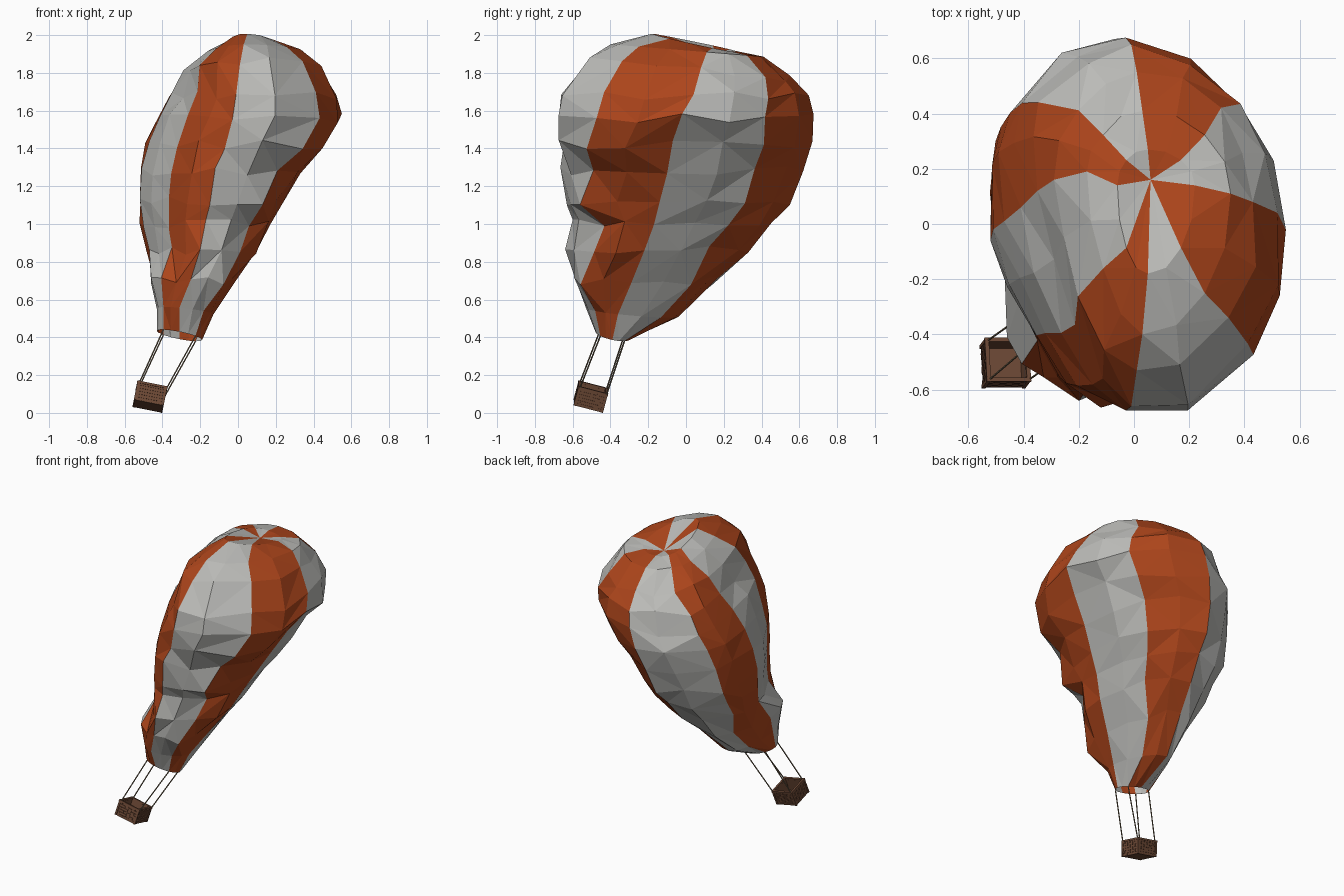
import bpy, bmesh, random
from math import cos, sin, pi
from mathutils import Vector, Matrix

if "Cube" in bpy.data.objects:
    bpy.data.objects.remove(bpy.data.objects["Cube"])

random.seed(4)


def mat(name, r, g, b):
    m = bpy.data.materials.new(name)
    m.diffuse_color = (r, g, b, 1)
    m.use_nodes = True
    m.node_tree.nodes["Principled BSDF"].inputs["Base Color"].default_value = m.diffuse_color
    return m


orange = mat("orange_cloth", 0.42, 0.06, 0.011)
grey = mat("grey_cloth", 0.5, 0.5, 0.48)
wicker = mat("wicker", 0.15, 0.065, 0.035)
cord = mat("cord", 0.2, 0.15, 0.09)


def finish(bm, name, *mats):
    me = bpy.data.meshes.new(name)
    bm.to_mesh(me)
    bm.free()
    for m in mats:
        me.materials.append(m)
    ob = bpy.data.objects.new(name, me)
    bpy.context.collection.objects.link(ob)
    return ob


# Envelope rings: z, left, right, front, back, seam centre x, seam centre y
RINGS = [
    (0.41, -.43, -.19, -.48, -.30, -.31, -.39),
    (0.54, -.43, -.13, -.53, -.04, -.31, -.36),
    (0.70, -.46, -.02, -.585, .17, -.25, -.29),
    (0.86, -.49, .10, -.64, .33, -.20, -.22),
    (1.00, -.52, .17, -.60, .45, -.17, -.17),
    (1.12, -.54, .24, -.63, .55, -.15, -.14),
    (1.28, -.53, .33, -.665, .62, -.12, -.10),
    (1.42, -.49, .44, -.65, .67, -.07, -.07),
    (1.56, -.43, .55, -.675, .675, -.03, -.02),
    (1.68, -.37, .52, -.66, .65, -.01, .04),
    (1.81, -.29, .43, -.53, .55, .01, .08),
    (1.91, -.17, .35, -.40, .41, .03, .11),
    (1.94, -.06, .22, -.18, .27, .05, .14),
]
# Slope of each ring (dz/dx, dz/dy); the rest are level
SLOPE = {0: (-.2, -.22), 1: (-.1, -.1), 10: (0, -.09), 11: (0, -.08), 12: (-.05, -.21)}
# The left side sags inwards at seams 7 to 11: shift in x and y
SAG = {7: (0, .04), 8: (.02, .08), 9: (.05, .10), 10: (.05, .09), 11: (.03, .04)}
# Lopsided bulges of single seams: scale in x and y
CORNER = {5: (1.15, .98), 6: (1.29, .91), 7: (1.05, 1.0),
          1: (.98, .92), 2: (1.05, .91), 3: (1.05, .95)}
FRONT_RIGHT = {13: (.98, 1.05), 14: (1.13, .98), 15: (1.06, .97)}
# Zigzag folds of the front right seam, per ring
FOLD = {2: -.05, 3: .03, 4: .03, 5: -.07, 6: .02, 7: -.05, 9: .01}
N = 16


def ring_point(i, k):
    z, xl, xr, yf, yb, cx, cy = RINGS[i]
    a = 2 * pi * k / N
    dx = cos(a) * ((xr - cx) if cos(a) > 0 else (cx - xl))
    dy = sin(a) * ((yb - cy) if sin(a) > 0 else (cy - yf))
    if k % 2 and i > 0:                         # gores puff out between seams
        dx, dy = dx * 1.01, dy * 1.01
    shape = dict(CORNER, **{}) if 2 < i < 10 else {}
    if 6 < i < 11:
        shape.update(FRONT_RIGHT)
    fx, fy = shape.get(k, (1, 1))
    dx, dy = dx * fx, dy * fy
    if 2 < i < 12:
        ox, oy = SAG.get(k, (0, 0))
        dx, dy = dx + ox * (i < 10), dy + oy
    dy += FOLD.get(i, 0) * {13: .4, 14: 1, 15: .6}.get(k, 0)
    sx, sy = SLOPE.get(i, (0, 0))
    p = Vector((cx + dx, cy + dy, z + sx * dx + sy * dy))
    if 1 < i < 11:                              # crumpled cloth
        q = random.uniform(-.018, .018) if k % 4 else 0
        p += Vector((cos(a) * q, sin(a) * q, random.uniform(-.025, .025)))
    return p


# Balloon envelope
bm = bmesh.new()
grid = [[bm.verts.new(ring_point(i, k)) for k in range(N)] for i in range(len(RINGS))]
pole = bm.verts.new((0.06, 0.16, 1.905))
for k in range(N):
    n = (k + 1) % N
    idx = 0 if (k // 2) % 2 else 1
    for i in range(len(RINGS) - 1):
        a, b, c, d = grid[i][k], grid[i][n], grid[i + 1][n], grid[i + 1][k]
        tris = ((a, b, c), (a, c, d)) if random.random() < .5 else ((a, b, d), (b, c, d))
        for t in tris:
            bm.faces.new(t).material_index = idx
    bm.faces.new((grid[-1][k], grid[-1][n], pole)).material_index = idx
mouth = [v.co.copy() for v in grid[0]]
finish(bm, "envelope", orange, grey)

# Basket frame: leaning along the balloon axis
up = Vector((0.2, 0.27, 1)).normalized()
side = Vector((1, 0, -0.2)).normalized()
back = up.cross(side)
M = Matrix((side, back, up)).transposed().to_4x4()
M.translation = (-0.467, -0.505, 0.083)
W, H = 0.076, 0.05      # half width, half height


def box(bm, centre, size, rot=Matrix()):
    bmesh.ops.create_cube(bm, size=1, matrix=M @ rot @ Matrix.Translation(centre)
                          @ Matrix.Diagonal((*size, 1)))


# Basket: floor, four woven walls, rim and corner posts
bm = bmesh.new()
box(bm, (0, 0, -H + .006), (2 * W, 2 * W, .012))
rows, cols = 6, 6
for q in range(4):
    R = Matrix.Rotation(q * pi / 2, 4, 'Z')
    box(bm, (0, -W + .006, 0), (2 * W - .01, .008, 2 * H - .01), R)
    for r in range(rows):
        for c in range(cols):
            out = .002 * ((r + c) % 2)
            box(bm, (-W + (c + .5) * 2 * W / cols, -W + .004 - out, -H + (r + .5) * 2 * H / rows),
                (2 * W / cols * .94, .008, 2 * H / rows * .85), R)
    box(bm, (0, -W + .002, H), (2 * W + .012, .015, .012), R)
    box(bm, (-W + .002, -W + .002, 0), (.013, .013, 2 * H), R)
finish(bm, "basket", wicker)

# Ropes from the basket corners to the envelope mouth
bm = bmesh.new()
for k, (sx, sy) in zip((2, 6, 10, 14), ((1, 1), (-1, 1), (-1, -1), (1, -1))):
    a = M @ Vector((sx * (W - .003), sy * (W - .003), H - .02))
    b = mouth[k]
    d = b - a
    T = Matrix.Translation((a + b) / 2) @ d.to_track_quat('Z', 'Y').to_matrix().to_4x4()
    bmesh.ops.create_cone(bm, cap_ends=True, segments=6, radius1=.004, radius2=.004,
                          depth=d.length, matrix=T)
finish(bm, "ropes", cord)
